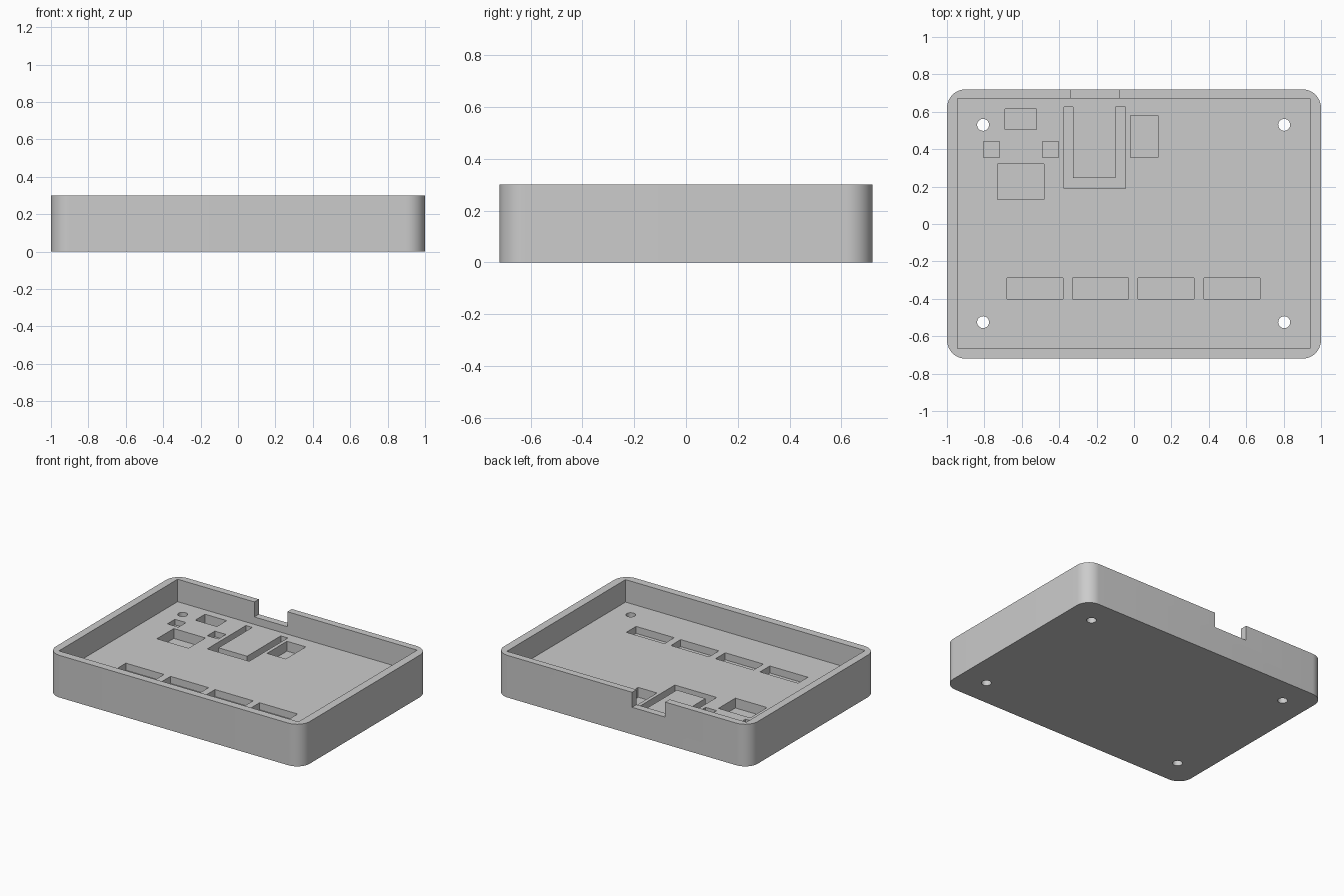
import bpy
import bmesh
import math

cube = bpy.data.objects.get("Cube")
if cube:
    bpy.data.objects.remove(cube, do_unlink=True)

W, D, H = 1.0, 0.72, 0.3     # half width, half depth, height
FLOOR = 0.14                 # top of the tray floor
POCKET, SHALLOW = 0.07, 0.10 # pocket bottoms

grey = bpy.data.materials.new("plain grey")
grey.use_nodes = True
colour = (0.6, 0.6, 0.6, 1)
grey.diffuse_color = colour
grey.node_tree.nodes["Principled BSDF"].inputs["Base Color"].default_value = colour


def prism(name, outline, z0, z1):
    """Extrude a flat outline from z0 to z1."""
    bm = bmesh.new()
    face = bm.faces.new([bm.verts.new((x, y, z0)) for x, y in outline])
    top = bmesh.ops.extrude_face_region(bm, geom=[face])["geom"]
    verts = [v for v in top if isinstance(v, bmesh.types.BMVert)]
    bmesh.ops.translate(bm, verts=verts, vec=(0, 0, z1 - z0))
    bmesh.ops.recalc_face_normals(bm, faces=bm.faces)
    mesh = bpy.data.meshes.new(name)
    bm.to_mesh(mesh)
    bm.free()
    obj = bpy.data.objects.new(name, mesh)
    mesh.materials.append(grey)
    bpy.context.collection.objects.link(obj)
    return obj


def rect(x0, x1, y0, y1):
    return [(x0, y0), (x1, y0), (x1, y1), (x0, y1)]


def arc(cx, cy, r, start, end, n):
    angles = [math.radians(start + (end - start) * i / n) for i in range(n + 1)]
    return [(cx + r * math.cos(a), cy + r * math.sin(a)) for a in angles]


# Outer block with rounded vertical corners
R = 0.1
outline = []
for i, (sx, sy) in enumerate([(1, 1), (-1, 1), (-1, -1), (1, -1)]):
    outline += arc(sx * (W - R), sy * (D - R), R, i * 90, i * 90 + 90, 12)
tray = prism("tray", outline, 0, H)

# Main cavity, and the cable notch in the back wall
cuts = [
    (rect(-0.945, 0.942, -0.665, 0.67), FLOOR, 0.4),
    (rect(-0.34, -0.08, 0.6, 0.8), 0.193, 0.4),
]

# Pockets sunk into the floor
for r in [(-0.69, -0.52, 0.505, 0.615), (-0.73, -0.48, 0.13, 0.32),
          (-0.02, 0.128, 0.355, 0.58)]:
    cuts.append((rect(*r), POCKET, 0.2))
for x in (-0.805, -0.49):
    cuts.append((rect(x, x + 0.087, 0.355, 0.44), SHALLOW, 0.2))

# U-shaped channel
channel = [(-0.375, 0.19), (-0.045, 0.19), (-0.045, 0.625), (-0.10, 0.625),
           (-0.10, 0.245), (-0.325, 0.245), (-0.325, 0.625), (-0.375, 0.625)]
cuts.append((channel, POCKET, 0.2))

# Row of four slots near the front
for i in range(4):
    x = -0.68 + 0.351 * i
    cuts.append((rect(x, x + 0.3, -0.4, -0.29), SHALLOW - 0.01, 0.2))

# Screw holes through the floor
for x in (-0.807, 0.803):
    for y in (-0.525, 0.53):
        cuts.append((arc(x, y, 0.032, 0, 345, 23), -0.1, 0.2))

# Cut everything out of the block
bpy.context.view_layer.objects.active = tray
for shape, z0, z1 in cuts:
    cutter = prism("cutter", shape, z0, z1)
    cutter.hide_render = True
    mod = tray.modifiers.new("cut", 'BOOLEAN')
    mod.operation = 'DIFFERENCE'
    mod.solver = 'EXACT'
    mod.object = cutter
    bpy.ops.object.modifier_apply(modifier=mod.name)
    bpy.data.objects.remove(cutter, do_unlink=True)

bpy.ops.object.select_all(action='DESELECT')
tray.select_set(True)
bpy.ops.object.shade_smooth_by_angle(angle=math.radians(30))
